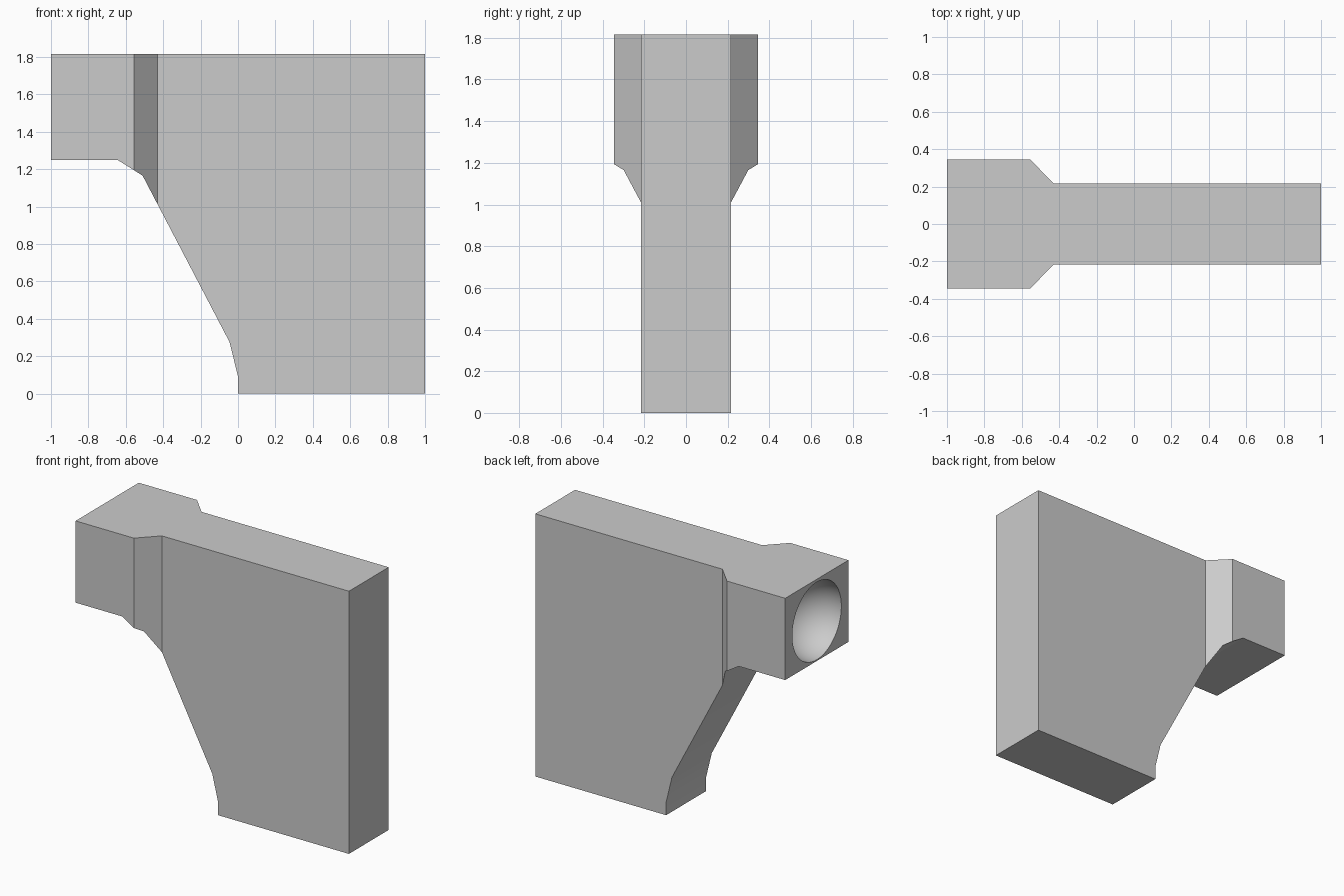
import bpy, bmesh, math
from mathutils import Vector

if "Cube" in bpy.data.objects:
    bpy.data.objects.remove(bpy.data.objects["Cube"])


def prism(name, outline, axis, lo, hi):
    """Extrude a closed outline along axis ('y': outline is x,z; 'z': outline is x,y)."""
    bm = bmesh.new()
    place = (lambda a, b: (a, lo, b)) if axis == 'y' else (lambda a, b: (a, b, lo))
    face = bm.faces.new([bm.verts.new(place(a, b)) for a, b in outline])
    step = Vector((0, hi - lo, 0)) if axis == 'y' else Vector((0, 0, hi - lo))
    ext = bmesh.ops.extrude_face_region(bm, geom=[face])
    bmesh.ops.translate(bm, vec=step, verts=[v for v in ext['geom'] if isinstance(v, bmesh.types.BMVert)])
    bmesh.ops.recalc_face_normals(bm, faces=bm.faces)
    mesh = bpy.data.meshes.new(name)
    bm.to_mesh(mesh)
    bm.free()
    obj = bpy.data.objects.new(name, mesh)
    bpy.context.collection.objects.link(obj)
    return obj


def boolean(target, cutter, operation):
    mod = target.modifiers.new(operation.title(), 'BOOLEAN')
    mod.object, mod.operation, mod.solver = cutter, operation, 'EXACT'
    bpy.context.view_layer.objects.active = target
    bpy.ops.object.modifier_apply(modifier=mod.name)
    bpy.data.objects.remove(cutter, do_unlink=True)


# Body: side profile with the sloping underside
side = [(-1, 1.25), (-0.645, 1.25), (-0.51, 1.165), (-0.045, 0.275), (0, 0.09),
        (0, 0), (1, 0), (1, 1.815), (-1, 1.815)]
body = prism("block_body", side, 'y', -0.5, 0.5)

# Plan shape: wide head tapering to a narrow slab
half = [(-1.2, 0.345), (-0.555, 0.345), (-0.43, 0.217), (1.2, 0.217)]
plan = prism("plan_cutter", half + [(x, -y) for x, y in reversed(half)], 'z', -0.2, 2.0)
boolean(body, plan, 'INTERSECT')

# Round bowl sunk into the end of the head
bpy.ops.mesh.primitive_uv_sphere_add(segments=64, ring_count=32, radius=0.268,
                                     location=(-1.002, 0, 1.527), rotation=(0, math.pi / 2, 0))
bowl = bpy.context.object
bowl.name = "bowl_cutter"
boolean(body, bowl, 'DIFFERENCE')

# Smooth bowl and gentle bends, sharp corners
bpy.ops.object.select_all(action='DESELECT')
body.select_set(True)
bpy.context.view_layer.objects.active = body
bpy.ops.object.shade_smooth_by_angle(angle=math.radians(30))
